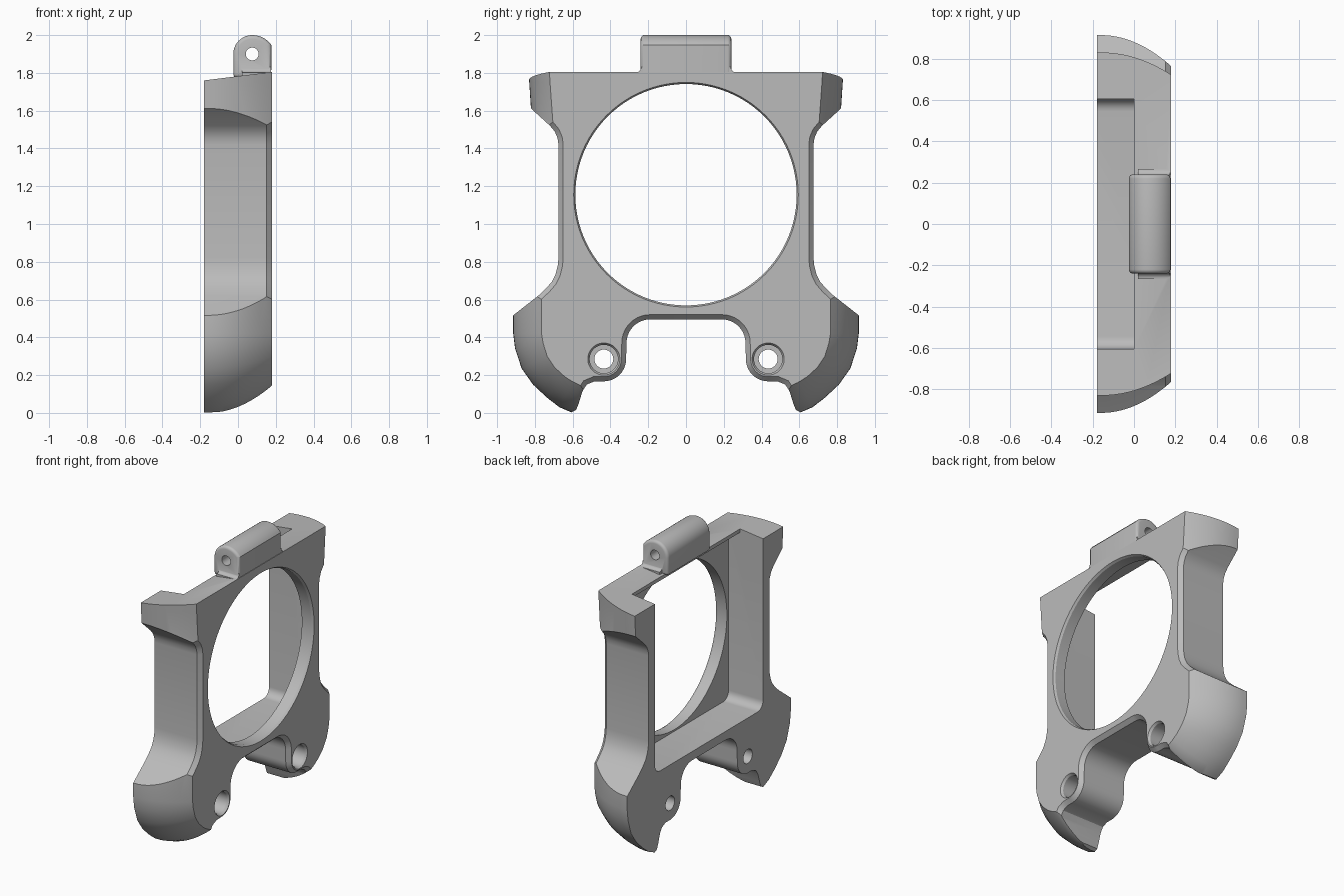
import bpy, bmesh
from math import sin, cos, radians, pi

cube = bpy.data.objects.get("Cube")
if cube:
    bpy.data.objects.remove(cube, do_unlink=True)

grey = bpy.data.materials.new("plain_grey")
grey.use_nodes = True
grey.diffuse_color = (0.5, 0.5, 0.5, 1)
grey.node_tree.nodes["Principled BSDF"].inputs["Base Color"].default_value = (0.5, 0.5, 0.5, 1)

HALF = 0.18          # half the frame thickness
RING_Z = 1.155       # centre height of the round opening


def loft(name, sections):
    """Closed solid through matching rings of 3D points."""
    bm = bmesh.new()
    rings = [[bm.verts.new(p) for p in s] for s in sections]
    n = len(rings[0])
    for a, b in zip(rings, rings[1:]):
        for i in range(n):
            j = (i + 1) % n
            bm.faces.new((a[i], a[j], b[j], b[i]))
    bm.faces.new(rings[0][::-1])
    bm.faces.new(rings[-1])
    bmesh.ops.recalc_face_normals(bm, faces=bm.faces[:])
    mesh = bpy.data.meshes.new(name)
    bm.to_mesh(mesh)
    bm.free()
    mesh.materials.append(grey)
    ob = bpy.data.objects.new(name, mesh)
    bpy.context.collection.objects.link(ob)
    return ob


def prism_x(name, pts, x0, x1):
    return loft(name, [[(x, y, z) for y, z in pts] for x in (x0, x1)])


def prism_y(name, pts, y0, y1):
    return loft(name, [[(x, y, z) for x, z in pts] for y in (y0, y1)])


def arc(cx, cy, r, a0, a1, n=10):
    angles = [radians(a0 + (a1 - a0) * i / n) for i in range(n + 1)]
    return [(cx + r * cos(a), cy + r * sin(a)) for a in angles]


def turned(name, cy, cz, steps):
    """Round cutter along x from (x, radius) steps."""
    ring = [2 * pi * i / 96 for i in range(96)]
    return loft(name, [[(x, cy + r * cos(a), cz + r * sin(a)) for a in ring] for x, r in steps])


def mirrored(half):
    return half + [(-y, z) for y, z in reversed(half)]


def inset(pts, d):
    """Move a clockwise outline inwards by d."""
    out = []
    n = len(pts)
    for i, (y, z) in enumerate(pts):
        ny = nz = 0
        for (ay, az), (by, bz) in ((pts[i - 1], pts[i]), (pts[i], pts[(i + 1) % n])):
            length = ((by - ay) ** 2 + (bz - az) ** 2) ** 0.5
            ny += (bz - az) / length
            nz -= (by - ay) / length
        k = 2 * d / (ny * ny + nz * nz)
        out.append((y + ny * k, z + nz * k))
    return out


def apply_modifier(ob, kind, **settings):
    mod = ob.modifiers.new(kind.title(), kind)
    for key, value in settings.items():
        setattr(mod, key, value)
    bpy.context.view_layer.objects.active = ob
    bpy.ops.object.modifier_apply(modifier=mod.name)


def combine(ob, other, operation):
    apply_modifier(ob, 'BOOLEAN', object=other, operation=operation, solver='EXACT')
    bpy.data.objects.remove(other, do_unlink=True)


# Frame outline with waisted posts, flared feet and the lower notch
outline = mirrored(
    [(1.0, 2.1), (1.0, 1.775), (0.72, 1.52), (0.695, 1.49), (0.68, 1.455), (0.675, 1.42),
     (0.675, 0.82), (0.679, 0.78), (0.69, 0.735), (0.71, 0.695), (0.74, 0.66), (0.78, 0.622),
     (1.0, 0.45), (1.0, -0.1), (0.65, -0.1), (0.612, 0.0), (0.582, 0.015), (0.568, 0.05),
     (0.548, 0.115), (0.525, 0.15), (0.485, 0.167)]
    + arc(0.435, 0.285, 0.118, -90, -180)
    + arc(0.19, 0.37, 0.125, 0, 90))
chamfered = inset(outline, 0.025)
frame = loft("frame", [[(x, y, z) for y, z in ring] for x, ring in
                       ((-HALF, outline), (0.152, outline), (HALF, chamfered))])

# Domed outer envelope that rounds the ears and feet
wide = mirrored([(0.86, 2.2), (0.83, 1.75), (0.82, 1.6), (0.915, 0.56), (0.915, 0.42),
                 (0.905, 0.34), (0.87, 0.235), (0.81, 0.15), (0.735, 0.08), (0.67, 0.03),
                 (0.60, 0.0), (0, -0.1)][:-1])
narrow = mirrored([(0.745, 2.2), (0.72, 1.75), (0.705, 1.54), (0.765, 0.62), (0.765, 0.42),
                   (0.757, 0.37), (0.735, 0.30), (0.695, 0.24), (0.64, 0.19), (0.60, 0.165),
                   (0.56, 0.145)])
rings = []
for i in range(15):
    x = -0.2 + 0.4 * i / 14
    f = (max(0, x + 0.16) / 0.34) ** 2
    rings.append([(x, a + (c - a) * f, b + (d - b) * f)
                  for (a, b), (c, d) in zip(wide, narrow)])
combine(frame, loft("envelope", rings), 'INTERSECT')

# Sloping top
combine(frame, prism_y("top_cut", [(-0.36, 1.7375), (0.36, 1.8275), (0.36, 2.5), (-0.36, 2.5)],
                       -1.5, 1.5), 'DIFFERENCE')

# Rear pocket with rounded lower corners, and its open slot through the top
pocket = mirrored([(0.605, 1.757)] + arc(0.545, 0.617, 0.06, 0, -90, 6))
combine(frame, prism_x("pocket_cut", pocket, -0.4, 0.09), 'DIFFERENCE')
combine(frame, prism_x("slot_cut", mirrored([(0.605, 2.3), (0.605, 1.5)]), -0.4, 0.0), 'DIFFERENCE')

# Round opening with a fine chamfer
combine(frame, turned("opening_cut", 0, RING_Z, [(0.0, 0.586), (0.165, 0.586), (0.2, 0.606)]),
        'DIFFERENCE')

# Stepped screw holes in the feet
for side in (-1, 1):
    combine(frame, turned("screw_cut", side * 0.435, 0.285,
                          [(-0.4, 0.05), (0.0, 0.05), (0.001, 0.075), (0.165, 0.075), (0.2, 0.098)]),
            'DIFFERENCE')

# Hinge lug on the top beam, with a pin hole
lug_profile = ([(-0.025, 1.775)] + arc(0.075, 1.9, 0.1, 180, 90, 14)
               + arc(0.075, 1.875, 0.125, 90, 36, 10)[1:] + [(0.176, 1.775)])
lug = prism_y("hinge_lug", lug_profile, -0.24, 0.24)
apply_modifier(lug, 'BEVEL', width=0.02, segments=4, limit_method='ANGLE', angle_limit=radians(50))
combine(lug, prism_y("pin_cut", arc(0.075, 1.9, 0.034, 0, 348.75, 31), -0.5, 0.5), 'DIFFERENCE')
combine(frame, lug, 'UNION')

# Small fillets at the base of the lug
fillet = mirrored([(0.225, 1.832)] + arc(0.267, 1.832, 0.03, 180, 270, 6) + [(0.267, 1.778)])
combine(frame, prism_x("lug_fillet", fillet, 0.02, 0.174), 'UNION')

# Smooth shading with crisp edges
bpy.ops.object.select_all(action='DESELECT')
frame.select_set(True)
bpy.context.view_layer.objects.active = frame
bpy.ops.object.shade_smooth_by_angle(angle=radians(28))
